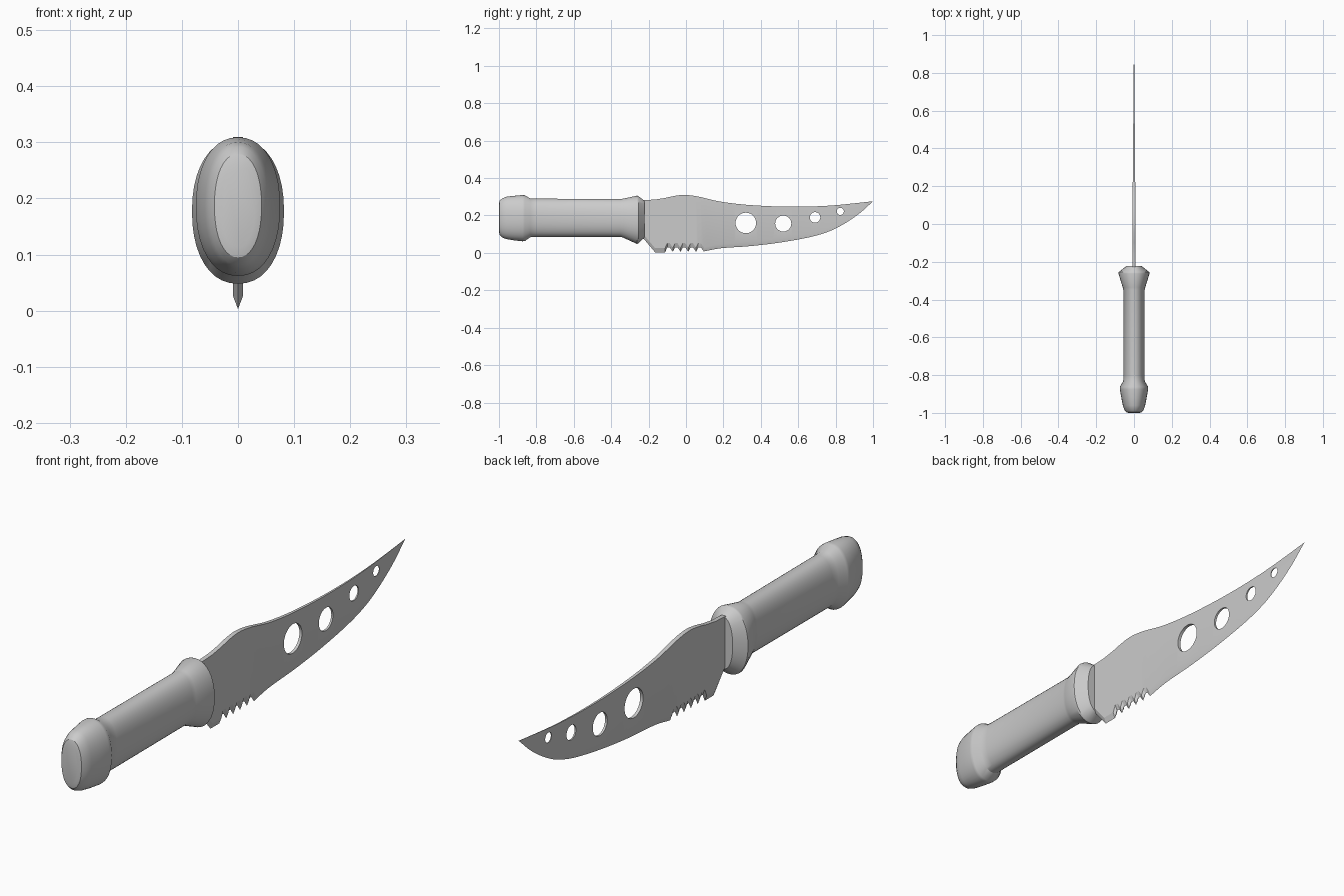
import bpy, bmesh, math
from mathutils import Matrix

if "Cube" in bpy.data.objects:
    bpy.data.objects.remove(bpy.data.objects["Cube"])


def make_object(name, bm):
    bmesh.ops.recalc_face_normals(bm, faces=bm.faces)
    mesh = bpy.data.meshes.new(name)
    bm.to_mesh(mesh)
    bm.free()
    obj = bpy.data.objects.new(name, mesh)
    bpy.context.collection.objects.link(obj)
    return obj


def activate(obj):
    bpy.ops.object.select_all(action='DESELECT')
    obj.select_set(True)
    bpy.context.view_layer.objects.active = obj


def smooth(obj, angle=30):
    activate(obj)
    bpy.ops.object.shade_smooth_by_angle(angle=math.radians(angle))


def curve_at(pts, y):
    # Smooth cubic interpolation through (y, z) points
    n = len(pts)

    def slope(k):
        a, b = pts[max(k - 1, 0)], pts[min(k + 1, n - 1)]
        return (b[1] - a[1]) / (b[0] - a[0])
    i = 0
    while i < n - 2 and y > pts[i + 1][0]:
        i += 1
    (y0, z0), (y1, z1) = pts[i], pts[i + 1]
    h = y1 - y0
    t = (y - y0) / h
    return ((2*t**3 - 3*t**2 + 1) * z0 + (t**3 - 2*t**2 + t) * h * slope(i)
            + (3*t**2 - 2*t**3) * z1 + (t**3 - t**2) * h * slope(i + 1))


# Handle: oval rings (y, half width, z low, z high), pommel to guard
rings = [
    (-1.0, 0.030, 0.112, 0.262), (-0.996, 0.042, 0.095, 0.279),
    (-0.982, 0.052, 0.082, 0.292), (-0.96, 0.059, 0.074, 0.300),
    (-0.92, 0.067, 0.067, 0.305), (-0.875, 0.075, 0.062, 0.309),
    (-0.862, 0.075, 0.063, 0.308), (-0.832, 0.057, 0.084, 0.291),
    (-0.80, 0.056, 0.085, 0.290), (-0.35, 0.056, 0.086, 0.288),
    (-0.335, 0.060, 0.081, 0.290), (-0.262, 0.082, 0.048, 0.306),
    (-0.255, 0.081, 0.050, 0.304), (-0.222, 0.040, 0.082, 0.279),
]
SIDES = 40
bm = bmesh.new()
loops = []
for y, w, lo, hi in rings:
    loop = []
    for k in range(SIDES):
        a = 2 * math.pi * k / SIDES
        c, s = math.cos(a), math.sin(a)
        e = 2 / 2.2
        x = w * math.copysign(abs(c) ** e, c)
        z = (lo + hi) / 2 + (hi - lo) / 2 * math.copysign(abs(s) ** e, s)
        loop.append(bm.verts.new((x, y, z)))
    loops.append(loop)
for a, b in zip(loops, loops[1:]):
    for k in range(SIDES):
        j = (k + 1) % SIDES
        bm.faces.new((a[k], a[j], b[j], b[k]))
bm.faces.new(loops[0])
bm.faces.new(loops[-1])
smooth(make_object("handle", bm), 32)

# Blade outline: spine, belly and toothed heel
spine = [(-0.24, 0.281), (-0.21, 0.283), (-0.14, 0.288), (-0.07, 0.303),
         (-0.01, 0.31), (0.06, 0.302), (0.18, 0.275), (0.34, 0.256),
         (0.56, 0.247), (0.77, 0.253), (1.0, 0.276)]
belly = [(0.095, 0.008), (0.18, 0.024), (0.34, 0.036), (0.5, 0.055),
         (0.67, 0.086), (0.77, 0.117), (0.85, 0.158), (0.93, 0.213),
         (1.0, 0.276)]
edge = [(-0.235, 0.085), (-0.22, 0.068), (-0.165, 0.003), (-0.112, 0.003)]
TEETH, y0, y1 = 5, -0.112, 0.095
step = (y1 - y0) / TEETH
for i in range(TEETH):
    y = y0 + i * step
    edge += [(y + 0.3 * step, 0.030), (y + 0.6 * step, 0.030),
             (y + step, 0.006)]
edge[-1] = belly[0]
N = 44
for i in range(1, N + 1):
    y = y1 + (1.0 - y1) * i / N
    edge.append((y, curve_at(belly, y)))

# Blade body: flat sides narrowing to the cutting edge and the tip
bm = bmesh.new()
cols = []
for y, ez in edge:
    top = curve_at(spine, y)
    ez = min(ez, top - 0.0002)
    t = 0.0085 * min(1, max(0.06, (1.0 - y) / 1.0))
    bevel = ez + min(0.022, 0.3 * (top - ez))
    cols.append([bm.verts.new(p) for p in (
        (t, y, top), (t, y, bevel), (0, y, ez), (-t, y, bevel), (-t, y, top))])
for a, b in zip(cols, cols[1:]):
    for k in range(5):
        j = (k + 1) % 5
        bm.faces.new((a[k], a[j], b[j], b[k]))
bm.faces.new(cols[0])
bm.faces.new(cols[-1])
blade = make_object("blade", bm)

# Round holes through the blade
for y, z, r in [(0.32, 0.16, 0.055), (0.52, 0.157, 0.043),
                (0.69, 0.19, 0.028), (0.825, 0.222, 0.019)]:
    bm = bmesh.new()
    bmesh.ops.create_cone(
        bm, cap_ends=True, segments=32, radius1=r, radius2=r, depth=0.2,
        matrix=Matrix.Translation((0, y, z)) @ Matrix.Rotation(math.pi / 2, 4, 'Y'))
    cutter = make_object("hole_cutter", bm)
    cutter.hide_render = True
    mod = blade.modifiers.new("hole", 'BOOLEAN')
    mod.operation = 'DIFFERENCE'
    mod.solver = 'EXACT'
    mod.object = cutter
    activate(blade)
    bpy.ops.object.modifier_apply(modifier=mod.name)
    bpy.data.objects.remove(cutter)
smooth(blade, 20)
